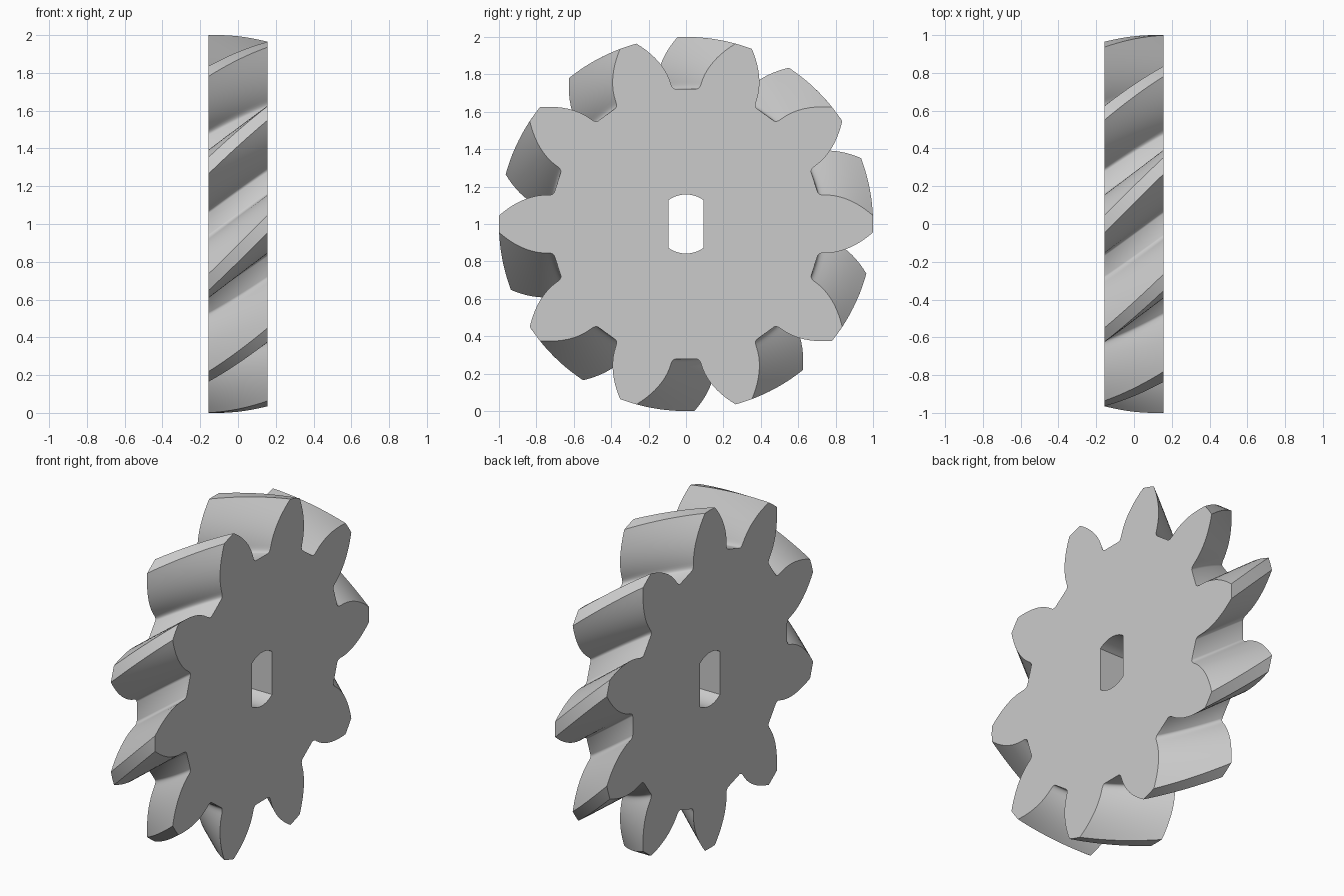
import bpy, bmesh
from math import sin, cos, tau, radians, acos
from mathutils import Vector, Matrix

cube = bpy.data.objects.get("Cube")
if cube:
    bpy.data.objects.remove(cube, do_unlink=True)

TEETH = 10
HALF_WIDTH = 0.157
TWIST = radians(18)
LAYERS = 16
BORE_R, BORE_FLAT = 0.158, 0.094


def turn(p, a):
    return Matrix.Rotation(a, 2) @ Vector(p)


def half_tooth():
    """Points from the middle of a gap up to the tip of the tooth at angle 0."""
    pitch = tau / TEETH
    base = Vector((0.745, 0.155))
    # rounded root between gap floor and flank
    floor_end = turn((0.722, -0.055), pitch / 2)
    corner = turn((0.722, -0.074), pitch / 2)
    pts = [turn((0.722, 0), pitch / 2)]
    for i in range(5):
        t = i / 5
        pts.append(floor_end * (1 - t) ** 2 + corner * 2 * t * (1 - t) + base * t * t)
    # bulging flank
    for i in range(11):
        t = i / 10
        pts.append(Vector((0.745 + 0.254 * t, 0.155 - 0.109 * t * t)))
    # tip land
    pts.append(Vector((1.0, 0.0)))
    return pts


def gear_outline():
    upper = half_tooth()
    lower = [Vector((p.x, -p.y)) for p in upper]
    tooth = lower[:-1] + upper[::-1][:-1]      # counter-clockwise, one pitch
    return [turn(p, tau * k / TEETH) for k in range(TEETH) for p in tooth]


def bore_outline():
    """Circle with two flat sides."""
    a = acos(BORE_FLAT / BORE_R)
    arc = [a + (tau / 2 - 2 * a) * i / 12 for i in range(13)]
    return [Vector((BORE_R * cos(t), BORE_R * sin(t)))
            for t in arc + [t + tau / 2 for t in arc]]


def sweep(bm, outline, layers, twist):
    """Loft an outline along x, turning it on the way; returns the rings."""
    rings = []
    for j in range(layers + 1):
        f = j / layers
        rings.append([bm.verts.new((HALF_WIDTH * (1 - 2 * f), q.x, q.y + 1))
                      for q in (turn(p, twist * f) for p in outline)])
    n = len(outline)
    for r0, r1 in zip(rings, rings[1:]):
        for i in range(n):
            k = (i + 1) % n
            bm.faces.new((r0[i], r0[k], r1[k], r1[i]))
    return rings


def ring_edges(bm, ring):
    return [bm.edges.get((ring[i - 1], ring[i])) for i in range(len(ring))]


bm = bmesh.new()
teeth = sweep(bm, gear_outline(), LAYERS, TWIST)
bore = sweep(bm, bore_outline(), 1, 0)
# flat end faces around the bore
for end in (0, -1):
    bmesh.ops.triangle_fill(bm, use_beauty=True,
                            edges=ring_edges(bm, teeth[end]) + ring_edges(bm, bore[end]))
bmesh.ops.recalc_face_normals(bm, faces=bm.faces[:])

mesh = bpy.data.meshes.new("helical_gear")
bm.to_mesh(mesh)
bm.free()
gear = bpy.data.objects.new("helical_gear", mesh)
bpy.context.collection.objects.link(gear)

# plain grey
grey = bpy.data.materials.new("light_grey")
grey.use_nodes = True
colour = (0.6, 0.6, 0.6, 1)
grey.diffuse_color = colour
grey.node_tree.nodes["Principled BSDF"].inputs["Base Color"].default_value = colour
mesh.materials.append(grey)

bpy.ops.object.select_all(action='DESELECT')
gear.select_set(True)
bpy.context.view_layer.objects.active = gear
bpy.ops.object.shade_smooth_by_angle(angle=radians(30))
